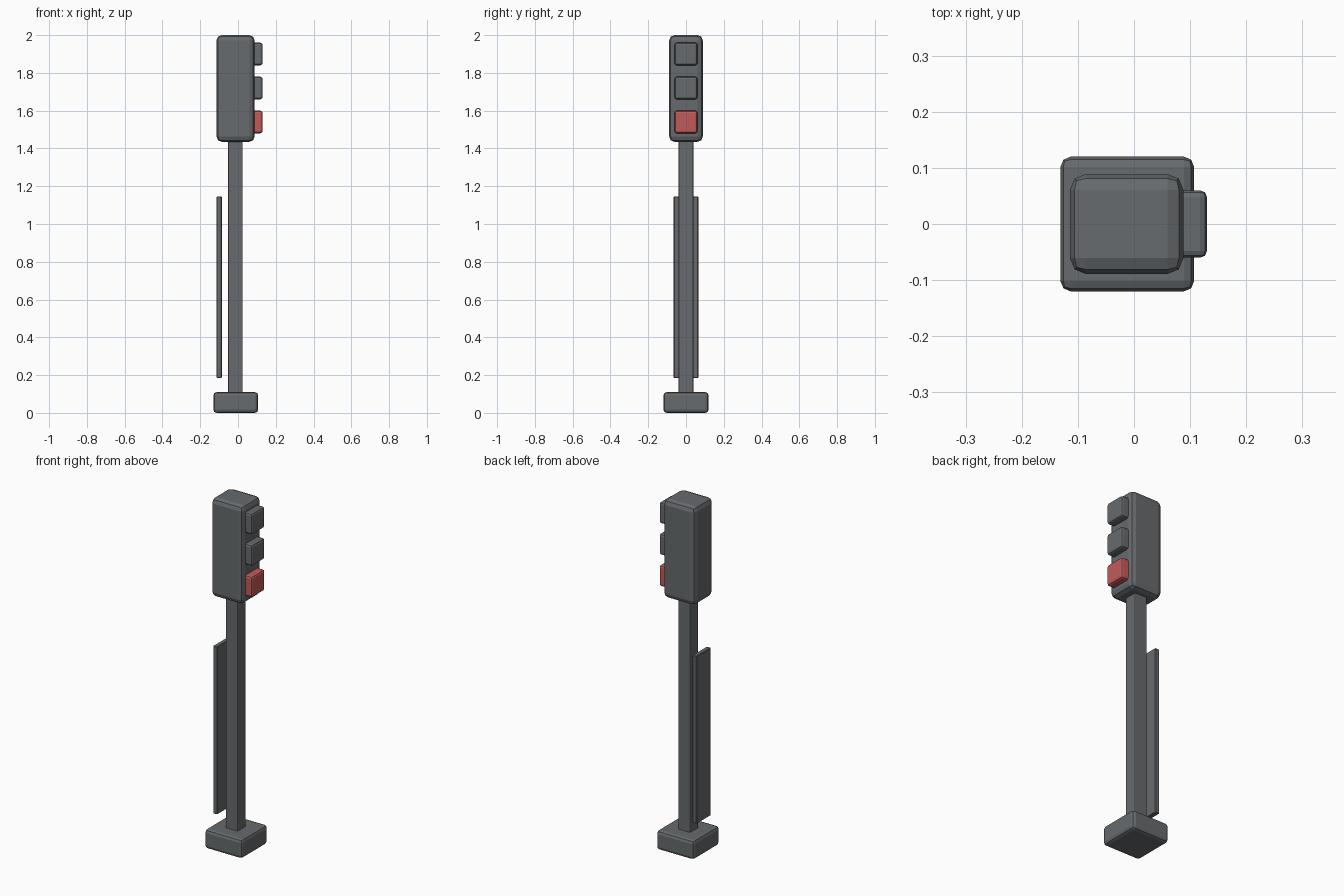
import bpy

if "Cube" in bpy.data.objects:
    bpy.data.objects.remove(bpy.data.objects["Cube"])


def make_material(name, color):
    mat = bpy.data.materials.new(name)
    mat.diffuse_color = (*color, 1.0)
    mat.use_nodes = True
    mat.node_tree.nodes["Principled BSDF"].inputs["Base Color"].default_value = mat.diffuse_color
    return mat


GREY = make_material("dark_grey", (0.135, 0.145, 0.153))
RED = make_material("red", (0.53, 0.105, 0.1))


def box(name, low, high, bevel, mat, segments=2):
    """Bevelled box between two opposite corners."""
    bpy.ops.mesh.primitive_cube_add(
        size=1, location=[(a + b) / 2 for a, b in zip(low, high)])
    obj = bpy.context.object
    obj.name = name
    obj.scale = [b - a for a, b in zip(low, high)]
    bpy.ops.object.transform_apply(location=False, rotation=False, scale=True)
    mod = obj.modifiers.new("rounded_edges", 'BEVEL')
    mod.width = bevel
    mod.segments = segments
    obj.data.materials.append(mat)
    return obj


# Foot and post
box("base", (-0.131, -0.12, 0.0), (0.107, 0.12, 0.11), 0.018, GREY)
box("post", (-0.053, -0.039, 0.09), (0.025, 0.039, 1.46), 0.007, GREY)

# Signal housing
box("housing", (-0.114, -0.089, 1.435), (0.088, 0.089, 2.0), 0.028, GREY)

# Three lamps on the right side, the lowest one red
for name, z, mat in (("top_lamp", 1.9, GREY),
                     ("middle_lamp", 1.72, GREY),
                     ("bottom_lamp", 1.54, RED)):
    box(name, (0.07, -0.06, z - 0.06), (0.13, 0.06, z + 0.06), 0.012, mat)

# Thin plate standing behind the post
box("back_plate", (-0.113, -0.065, 0.185), (-0.086, 0.065, 1.145), 0.003, GREY, 1)
